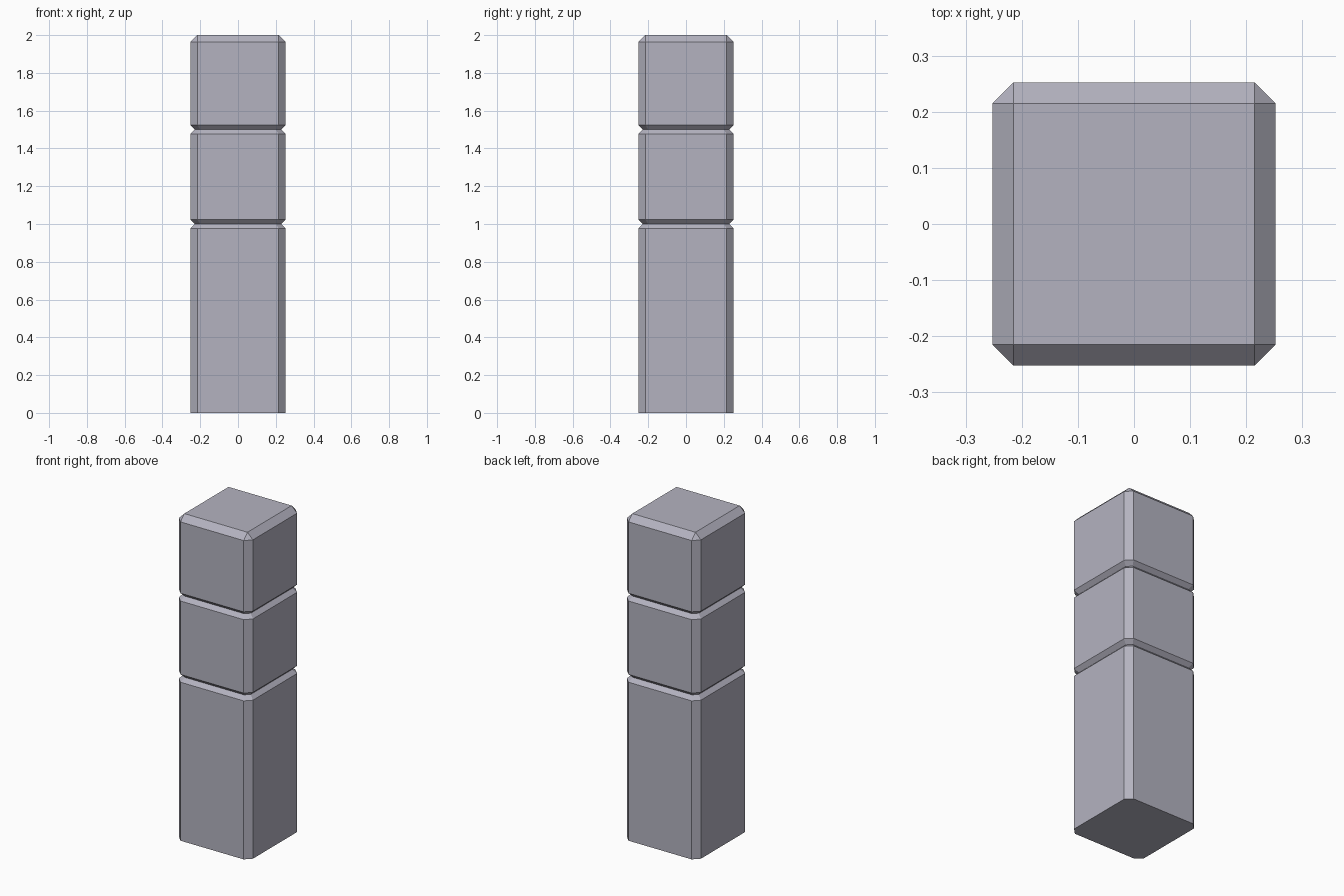
import bpy, bmesh

if "Cube" in bpy.data.objects:
    bpy.data.objects.remove(bpy.data.objects["Cube"])

HALF, CORNER = 0.252, 0.215        # outer half width, where the corner chamfer starts
GROOVE_HALF, GROOVE_CORNER = 0.228, 0.201
GROOVE_H = 0.024                   # half height of each groove


def ring(bm, half, corner, z):
    """Square outline with chamfered corners, counter-clockwise."""
    pts = []
    x1, y1, x2, y2 = half, corner, corner, half
    for _ in range(4):
        pts += [(x1, y1), (x2, y2)]
        x1, y1, x2, y2 = -y1, x1, -y2, x2
    return [bm.verts.new((x, y, z)) for x, y in pts]


def bridge(bm, a, b):
    for i in range(8):
        j = (i + 1) % 8
        bm.faces.new((a[i], a[j], b[j], b[i]))


bm = bmesh.new()

# Shaft with two V grooves
rings = [ring(bm, HALF, CORNER, 0)]
for z in (1.0, 1.5):
    rings.append(ring(bm, HALF, CORNER, z - GROOVE_H))
    rings.append(ring(bm, GROOVE_HALF, GROOVE_CORNER, z))
    rings.append(ring(bm, HALF, CORNER, z + GROOVE_H))
rings.append(ring(bm, HALF, CORNER, 2 - (HALF - CORNER)))
for a, b in zip(rings, rings[1:]):
    bridge(bm, a, b)
bm.faces.new(reversed(rings[0]))

# Bevelled top: square face whose corners meet triangular facets
top = ring(bm, CORNER, CORNER, 2)
bridge(bm, rings[-1], top)
bm.faces.new(top)
bmesh.ops.remove_doubles(bm, verts=bm.verts, dist=0.0001)
bmesh.ops.recalc_face_normals(bm, faces=bm.faces)

mesh = bpy.data.meshes.new("grooved_pillar")
bm.to_mesh(mesh)
bm.free()

# Blue-grey stone
stone = bpy.data.materials.new("stone")
stone.diffuse_color = (0.456, 0.45, 0.527, 1)
stone.use_nodes = True
stone.node_tree.nodes["Principled BSDF"].inputs["Base Color"].default_value = stone.diffuse_color
mesh.materials.append(stone)
bpy.context.collection.objects.link(bpy.data.objects.new("grooved_pillar", mesh))
